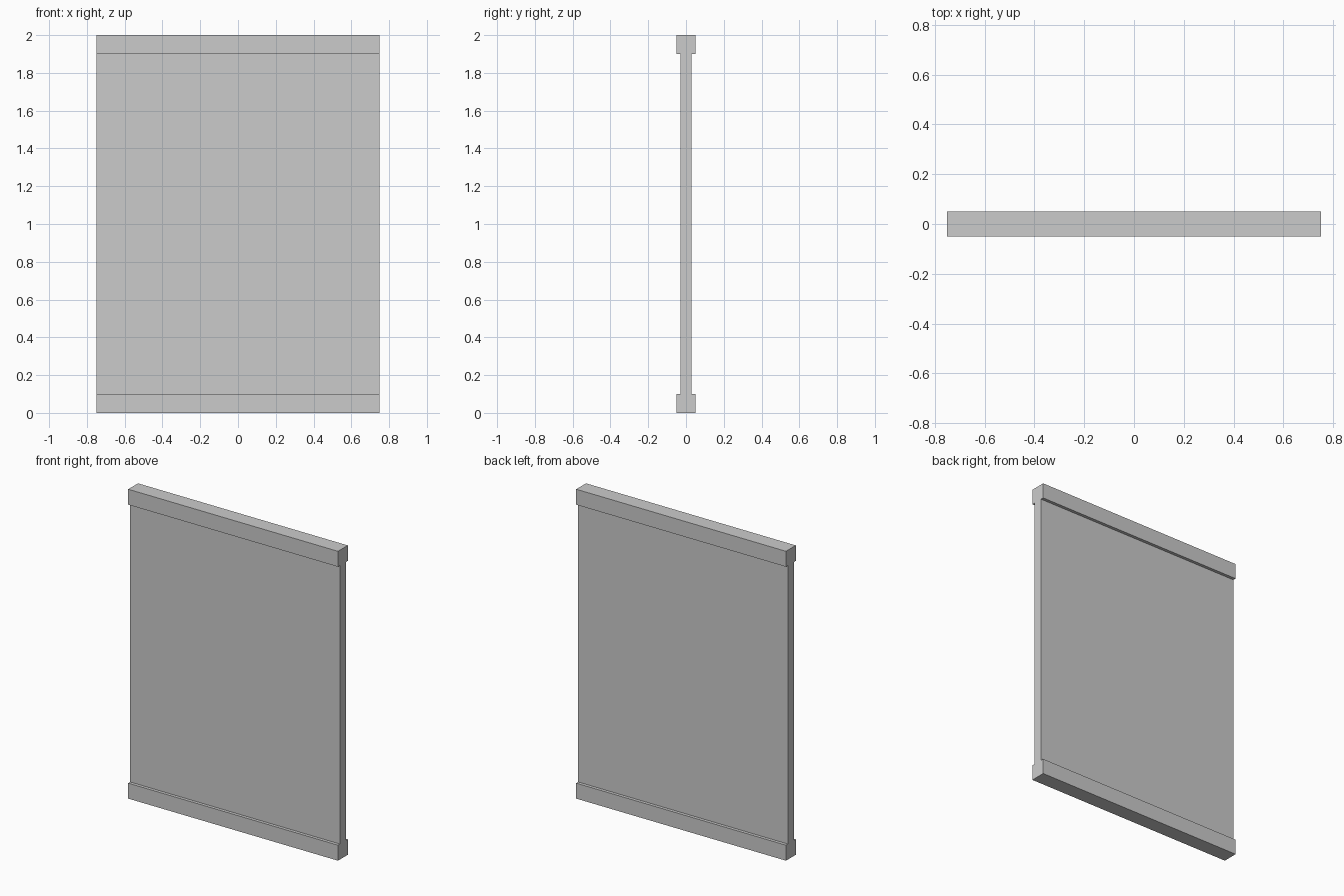
import bpy, bmesh

if "Cube" in bpy.data.objects:
    bpy.data.objects.remove(bpy.data.objects["Cube"])

WIDTH, HEIGHT = 1.5, 2.0
RAIL_HALF, RAIL_H, PANEL_HALF = 0.05, 0.10, 0.03

# I-shaped side profile (y, z): thick bottom and top rails, thin panel between
half = [(RAIL_HALF, 0), (RAIL_HALF, RAIL_H), (PANEL_HALF, RAIL_H),
        (PANEL_HALF, HEIGHT - RAIL_H), (RAIL_HALF, HEIGHT - RAIL_H), (RAIL_HALF, HEIGHT)]
profile = half + [(-y, z) for y, z in reversed(half)]

# Extrude the profile across the full width
bm = bmesh.new()
face = bm.faces.new([bm.verts.new((-WIDTH / 2, y, z)) for y, z in profile])
ext = bmesh.ops.extrude_face_region(bm, geom=[face], use_keep_orig=True)
moved = [v for v in ext["geom"] if isinstance(v, bmesh.types.BMVert)]
bmesh.ops.translate(bm, verts=moved, vec=(WIDTH, 0, 0))
bmesh.ops.recalc_face_normals(bm, faces=bm.faces)

mesh = bpy.data.meshes.new("railed_panel")
bm.to_mesh(mesh)
bm.free()
bpy.context.collection.objects.link(bpy.data.objects.new("railed_panel", mesh))
